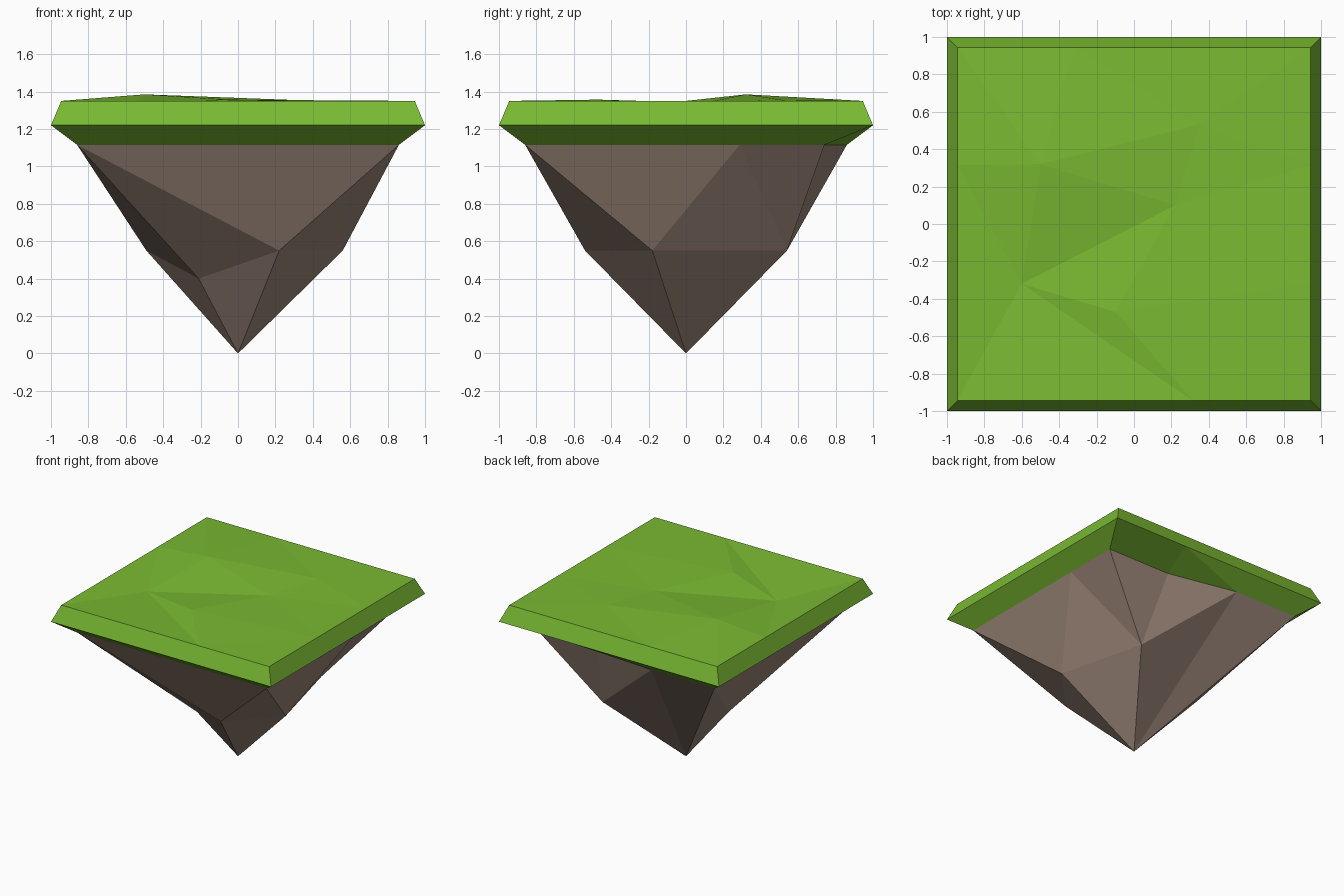
import bpy
from mathutils import Vector, geometry

if "Cube" in bpy.data.objects:
    bpy.data.objects.remove(bpy.data.objects["Cube"])


def material(name, rgb):
    m = bpy.data.materials.new(name)
    m.diffuse_color = (*rgb, 1)
    m.use_nodes = True
    m.node_tree.nodes["Principled BSDF"].inputs["Base Color"].default_value = m.diffuse_color
    return m


def build(name, faces, mat, inside):
    """Flat shaded mesh from corner tuples, welded, facing away from inside."""
    verts, index, polys = [], {}, []
    for f in faces:
        p = [Vector(c) for c in f]
        n = (p[1] - p[0]).cross(p[2] - p[0])
        mid = sum(p, Vector()) / len(p)
        f = list(f) if n.dot(mid - Vector(inside)) > 0 else list(f)[::-1]
        for c in f:
            if c not in index:
                index[c] = len(verts)
                verts.append(c)
        polys.append([index[c] for c in f])
    me = bpy.data.meshes.new(name)
    me.from_pydata(verts, [], polys)
    me.materials.append(mat)
    ob = bpy.data.objects.new(name, me)
    bpy.context.collection.objects.link(ob)
    return ob


def square_ring(h, z):
    """Twelve points round a square, each side split in thirds."""
    t, pts = h / 3, []
    for sx, sy, dx, dy in ((-1, -1, 1, 0), (1, -1, 0, 1), (1, 1, -1, 0), (-1, 1, 0, -1)):
        pts += [(sx * h + dx * 2 * t * i, sy * h + dy * 2 * t * i, z) for i in range(3)]
    return [tuple(round(c, 4) for c in p) for p in pts]


green = material("grass green", (0.195, 0.491, 0.032))
brown = material("rock brown", (0.335, 0.242, 0.192))

# Shared rings: grass top rim, widest edge, underside (one corner pulled in)
top = square_ring(0.945, 1.35)
wide = square_ring(1.0, 1.22)
under = square_ring(0.86, 1.115)
for i in (6, 7):
    under[i] = (under[i][0], 0.74, 1.115)

# Grass: bevelled rim
grass = []
for i in range(12):
    j = (i + 1) % 12
    grass.append((top[i], top[j], wide[j], wide[i]))
    grass.append((wide[i], wide[j], under[j]))
    grass.append((wide[i], under[j], under[i]))

# Grass: gently bumpy top, triangulated along its creases
bumps = [(-0.5, 0.32, 1.385), (0.35, 0.53, 1.353), (0.22, 0.1, 1.34),
         (-0.6, -0.32, 1.315), (-0.1, -0.47, 1.357)]
pts = top + bumps
A, B, C, D, E = range(12, 17)
creases = [(A, B), (A, C), (A, D), (B, C), (C, D), (D, E), (C, 4), (E, 4),
           (E, 2), (D, 2), (D, 0), (A, 10), (A, 8)]
rim = [(i, (i + 1) % 12) for i in range(12)]
res = geometry.delaunay_2d_cdt([Vector(p[:2]) for p in pts], rim + creases, [], 0, 1e-5)
source = [pts[o[0]] for o in res[3]]
for tri in res[2]:
    p = [Vector(source[i]) for i in tri]
    a, b = p[1] - p[0], p[2] - p[0]
    if abs(a.x * b.y - a.y * b.x) > 1e-4:
        grass.append(tuple(source[i] for i in tri))
build("grass_top", grass, green, (0, 0, 1.22))

# Rock: fans from the rim to a ring of knuckles, then down to the tip
tip = (0, 0, 0)
front, notch = (0.22, -0.54, 0.55), (-0.21, -0.235, 0.40)
right, back, left = (0.56, -0.18, 0.55), (0.38, 0.54, 0.55), (-0.49, 0.15, 0.55)
rock = []
for knuckle, first, last in ((front, 0, 3), (right, 3, 5), (back, 5, 8), (left, 9, 12)):
    for i in range(first, last):
        rock.append((under[i], under[(i + 1) % 12], knuckle))
rock += [(front, under[3], right), (right, under[5], back),
         (under[0], front, notch), (under[0], notch, left),
         (under[8], under[9], tip), (back, under[8], tip), (under[9], left, tip),
         (front, right, tip), (right, back, tip), (notch, front, tip), (left, notch, tip)]
build("hanging_rock", rock, brown, (0, 0, 0.9))
